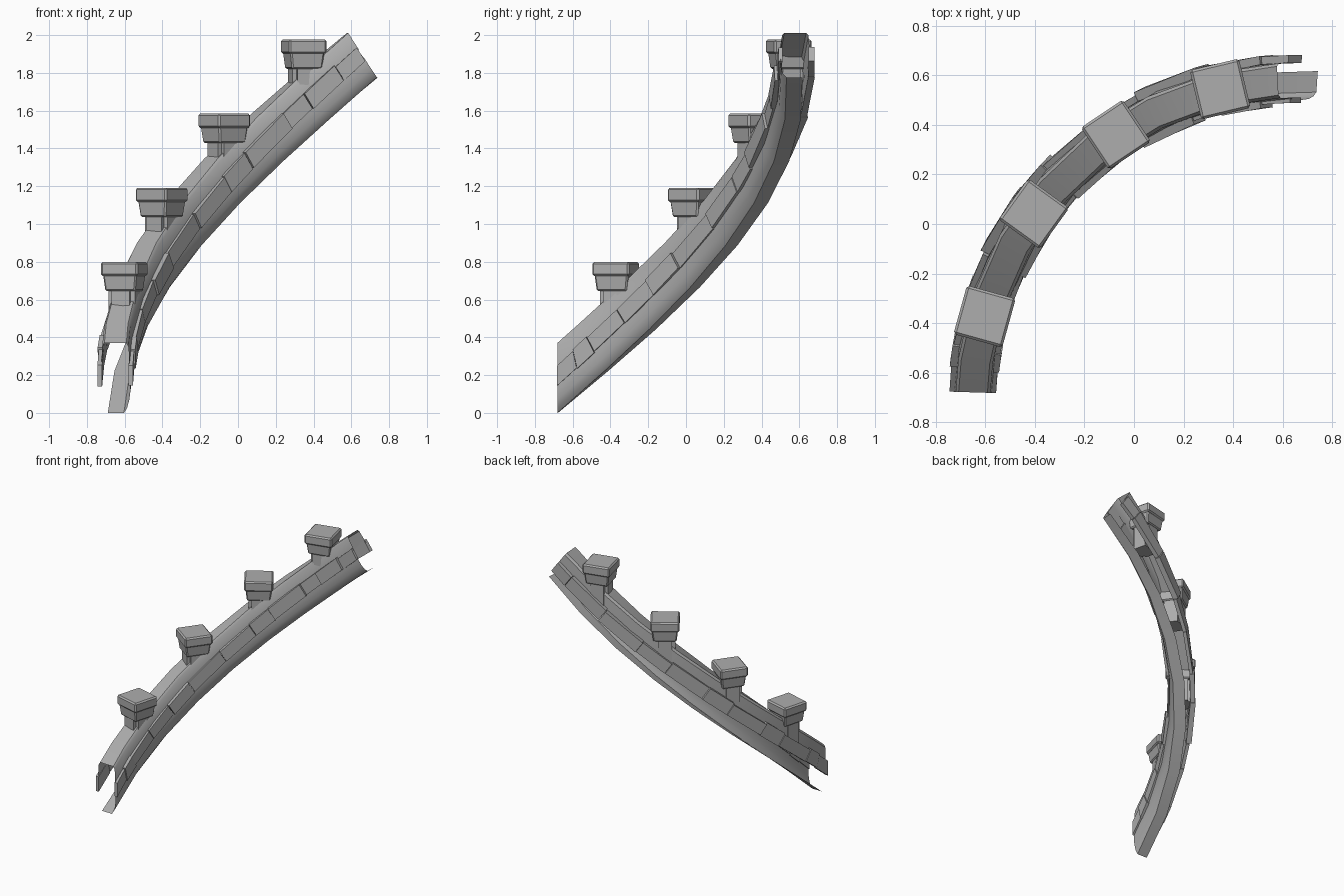
import bpy, bmesh, math, random
from mathutils import Vector, Matrix

random.seed(4)
if "Cube" in bpy.data.objects:
    bpy.data.objects.remove(bpy.data.objects["Cube"])

CENTRE, RADIUS = Vector((0.65, -0.72, 0)), 1.3
START = math.radians(178.2)
LENGTH, SLOPE, SHEAR = 2.09, 0.85, 0.43

stone = bpy.data.materials.new("grey_stone")
stone.use_nodes = True
stone.diffuse_color = (0.42, 0.42, 0.42, 1)
shader = next(n for n in stone.node_tree.nodes if n.type == "BSDF_PRINCIPLED")
shader.inputs["Base Color"].default_value = stone.diffuse_color


def place(s, w, h):
    """Point on the rising arc: s along it, w outward, h upward."""
    s -= SHEAR * h * min(1, s / 0.3)
    a = START - s / RADIUS
    r = RADIUS + w
    return CENTRE + Vector((r * math.cos(a), r * math.sin(a), SLOPE * s + h))


def finish(bm, name, smooth=True, bevel=0):
    mesh = bpy.data.meshes.new(name)
    bm.to_mesh(mesh)
    bm.free()
    mesh.materials.append(stone)
    ob = bpy.data.objects.new(name, mesh)
    bpy.context.collection.objects.link(ob)
    if bevel:
        mod = ob.modifiers.new("worn_edges", "BEVEL")
        mod.width, mod.segments = bevel, 1
    if smooth:
        bpy.ops.object.select_all(action="DESELECT")
        ob.select_set(True)
        bpy.context.view_layer.objects.active = ob
        bpy.ops.object.shade_smooth_by_angle(angle=math.radians(35))
    return ob


def sweep(name, profile, segments=8):
    """Open sheet following the arc."""
    bm = bmesh.new()
    rings = [[bm.verts.new(place(LENGTH * i / segments, w, h)) for w, h in profile]
             for i in range(segments + 1)]
    for a, b in zip(rings, rings[1:]):
        for k in range(len(profile) - 1):
            bm.faces.new((a[k], b[k], b[k + 1], a[k + 1]))
    return finish(bm, name)


def add_box(bm, mapping):
    """Unit cube whose corners (-1 to 1) go through the mapping."""
    for v in bmesh.ops.create_cube(bm, size=2)["verts"]:
        v.co = mapping(v.co.copy())


# Rounded lower moulding
sweep("lower_moulding", [(0.04, 0), (-0.045, 0), (-0.062, 0.025),
                         (-0.074, 0.07), (-0.078, 0.12), (-0.078, 0.16)])

# Sloping coping on top of the wall
sweep("coping", [(-0.075, 0.23), (-0.07, 0.35), (-0.058, 0.37),
                 (0.058, 0.37), (0.07, 0.35), (0.075, 0.23)])


# One course of uneven bricks on each side
def brick_course(name, side, face):
    bm = bmesh.new()
    s = 0
    while s < LENGTH:
        end = s + random.uniform(0.12, 0.26)
        if end > LENGTH - 0.1:
            end = LENGTH
        out = face + random.uniform(-0.005, 0.015)
        low = 0.14 + random.uniform(-0.006, 0.006)
        high = 0.26 + random.uniform(-0.01, 0.01)

        def corner(c):
            along = end - 0.003 if c.x > 0 else s
            return place(along, side * (out if c.y > 0 else 0.07),
                         high if c.z > 0 else low)
        add_box(bm, corner)
        s = end
    bmesh.ops.recalc_face_normals(bm, faces=bm.faces)
    finish(bm, name, smooth=False)


brick_course("outer_bricks", 1, 0.098)
brick_course("inner_bricks", -1, 0.092)


# Square pillars with flared necks and broad caps
def pillar_block(name, frame, blocks, bevel=0):
    bm = bmesh.new()
    for x, y, low, high, flare in blocks:
        def corner(c):
            grow = flare if c.z > 0 else 1
            return frame @ Vector((c.x * x * grow, c.y * y * grow,
                                   high if c.z > 0 else low))
        add_box(bm, corner)
    bmesh.ops.recalc_face_normals(bm, faces=bm.faces)
    finish(bm, name, smooth=False, bevel=bevel)


for i in range(4):
    angle = math.radians(164.5 - 20.35 * i)
    base = CENTRE + Vector((RADIUS * math.cos(angle), RADIUS * math.sin(angle),
                            SLOPE * RADIUS * (START - angle)))
    frame = Matrix.Translation(base) @ Matrix.Rotation(angle, 4, "Z")
    tag = f"_{i + 1}"
    pillar_block("pillar_shaft" + tag, frame,
                 [(0.073, 0.05, 0.2, 0.39, 1), (0.05, 0.073, 0.2, 0.39, 1)])
    pillar_block("pillar_neck" + tag, frame, [(0.082, 0.082, 0.38, 0.47, 1.13)], 0.008)
    pillar_block("pillar_cap" + tag, frame, [(0.102, 0.102, 0.46, 0.535, 1)], 0.01)
